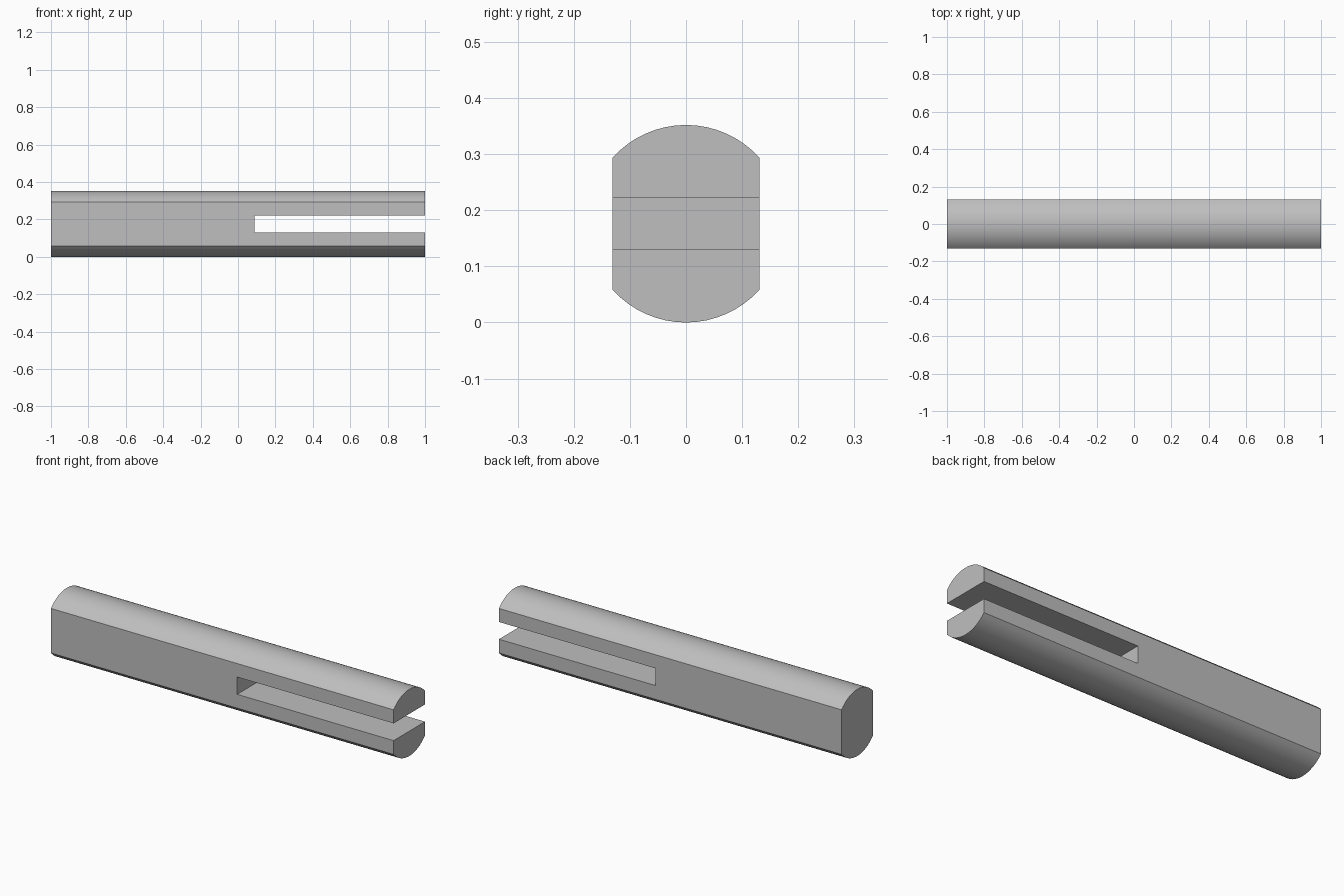
import bpy, bmesh, math
from mathutils import Vector

cube = bpy.data.objects.get("Cube")
if cube:
    bpy.data.objects.remove(cube, do_unlink=True)

LENGTH = 2.0
RADIUS = 0.176
HALF_WIDTH = 0.131
SLOT_START, SLOT_LOW, SLOT_HIGH = 0.087, 0.131, 0.222
ARC_STEPS = 16

grey = bpy.data.materials.new("plain_grey")
grey.use_nodes = True
colour = (0.52, 0.52, 0.52, 1)
grey.diffuse_color = colour
grey.node_tree.nodes["Principled BSDF"].inputs["Base Color"].default_value = colour


def add_object(name, bm):
    bmesh.ops.recalc_face_normals(bm, faces=bm.faces)
    mesh = bpy.data.meshes.new(name)
    bm.to_mesh(mesh)
    bm.free()
    mesh.materials.append(grey)
    obj = bpy.data.objects.new(name, mesh)
    bpy.context.collection.objects.link(obj)
    return obj


# Round bar with two flats: top and bottom arcs joined by straight sides
half_angle = math.asin(HALF_WIDTH / RADIUS)
bm = bmesh.new()
ring = []
for middle in (0, math.pi):
    for i in range(ARC_STEPS + 1):
        a = middle + half_angle * (2 * i / ARC_STEPS - 1)
        ring.append(bm.verts.new((-LENGTH / 2, RADIUS * math.sin(a), RADIUS * (1 + math.cos(a)))))
end = bm.faces.new(ring)
extruded = bmesh.ops.extrude_face_region(bm, geom=[end], use_keep_orig=True)
moved = [v for v in extruded["geom"] if isinstance(v, bmesh.types.BMVert)]
bmesh.ops.translate(bm, verts=moved, vec=Vector((LENGTH, 0, 0)))
bar = add_object("slotted_bar", bm)

# Slot cutter, open at the left end
bm = bmesh.new()
bmesh.ops.create_cube(bm, size=1)
bmesh.ops.scale(bm, verts=bm.verts, vec=(LENGTH, 1, SLOT_HIGH - SLOT_LOW))
bmesh.ops.translate(bm, verts=bm.verts,
                    vec=(SLOT_START + LENGTH / 2, 0, (SLOT_LOW + SLOT_HIGH) / 2))
cutter = add_object("slot_cutter", bm)
cutter.hide_render = True

cut = bar.modifiers.new("slot", 'BOOLEAN')
cut.operation = 'DIFFERENCE'
cut.solver = 'EXACT'
cut.object = cutter

# Apply the cut, then smooth the arcs while keeping the flats crisp
bpy.ops.object.select_all(action='DESELECT')
bar.select_set(True)
bpy.context.view_layer.objects.active = bar
bpy.ops.object.modifier_apply(modifier=cut.name)
bpy.data.objects.remove(cutter, do_unlink=True)
bpy.ops.object.shade_smooth_by_angle(angle=math.radians(30))
